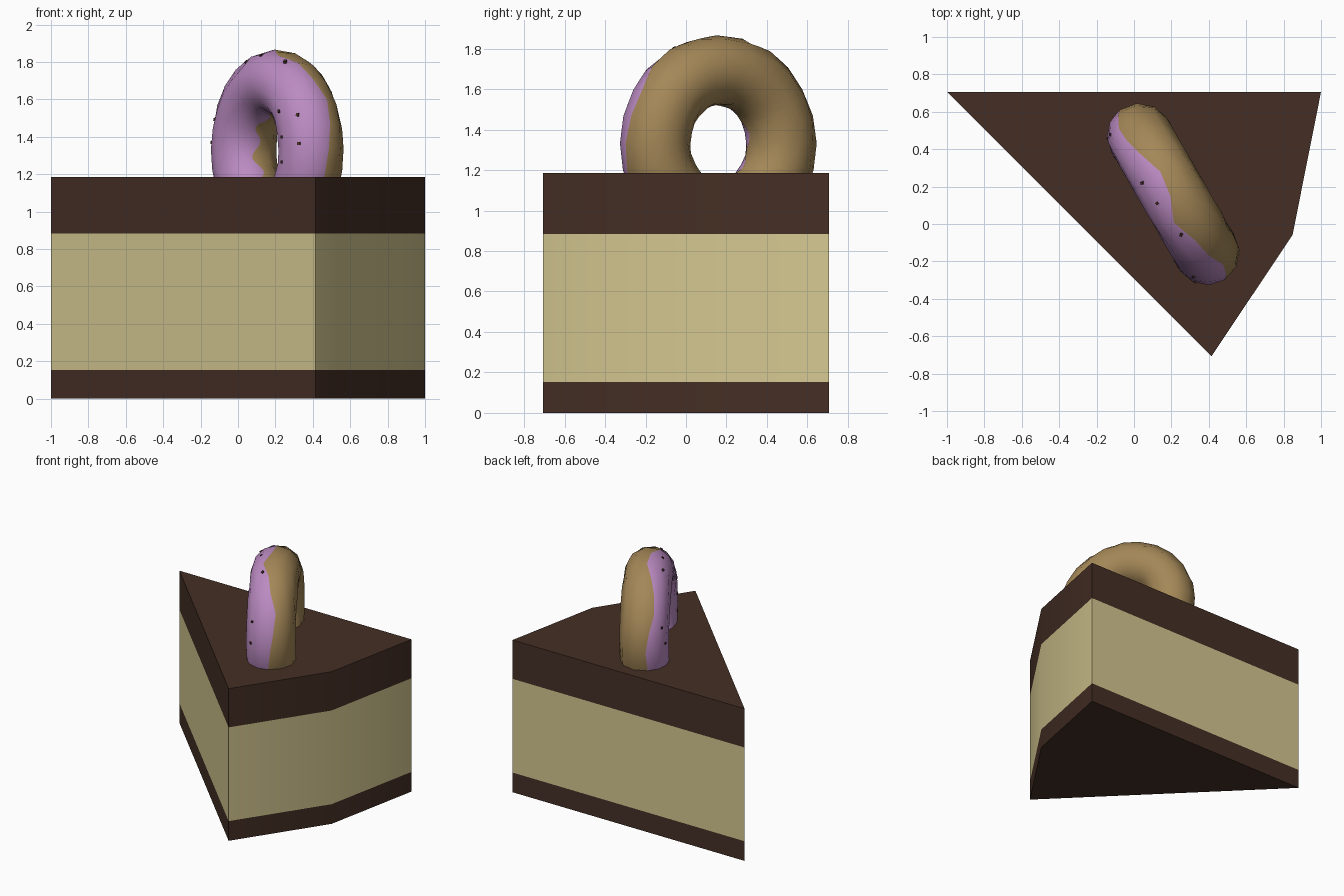
import bpy, bmesh, math
from mathutils import Vector, Matrix

if "Cube" in bpy.data.objects:
    bpy.data.objects.remove(bpy.data.objects["Cube"])


def material(name, r, g, b):
    lin = [((c / 255 + 0.055) / 1.055) ** 2.4 for c in (r, g, b)]
    m = bpy.data.materials.new(name)
    m.diffuse_color = (*lin, 1)
    m.use_nodes = True
    m.node_tree.nodes["Principled BSDF"].inputs["Base Color"].default_value = m.diffuse_color
    return m


CHOCOLATE = material("chocolate", 69, 47, 37)
CREAM = material("cream", 213, 200, 145)
DOUGH = material("dough", 164, 135, 87)
ICING = material("pink icing", 187, 139, 194)


def add_object(name, bm, mats):
    bmesh.ops.recalc_face_normals(bm, faces=bm.faces)
    me = bpy.data.meshes.new(name)
    bm.to_mesh(me)
    bm.free()
    for m in mats:
        me.materials.append(m)
    ob = bpy.data.objects.new(name, me)
    bpy.context.collection.objects.link(ob)
    return ob


def smooth(ob, degrees):
    bpy.ops.object.select_all(action='DESELECT')
    ob.select_set(True)
    bpy.context.view_layer.objects.active = ob
    bpy.ops.object.shade_smooth_by_angle(angle=math.radians(degrees))


# Cake layers: a 45 degree wedge of a 16-sided round cake, radius 2
APEX = Vector((-1, 0.707, 0))
OUTLINE = [APEX] + [APEX + 2 * Vector((math.cos(a), math.sin(a), 0))
                    for a in (-math.pi / 4, -math.pi / 8, 0)]


def cake_layer(name, z0, z1, mat):
    bm = bmesh.new()
    face = bm.faces.new([bm.verts.new((p.x, p.y, z0)) for p in OUTLINE])
    ext = bmesh.ops.extrude_face_region(bm, geom=[face], use_keep_orig=True)
    top = [v for v in ext["geom"] if isinstance(v, bmesh.types.BMVert)]
    bmesh.ops.translate(bm, verts=top, vec=(0, 0, z1 - z0))
    smooth(add_object(name, bm, [mat]), 30)


cake_layer("bottom_chocolate_layer", 0, 0.153, CHOCOLATE)
cake_layer("cream_filling", 0.153, 0.883, CREAM)
cake_layer("top_chocolate_layer", 0.883, 1.185, CHOCOLATE)

# Doughnut frame: upright ring, iced side facing front left
CENTRE = Vector((0.21, 0.16, 1.332))
ALONG = Vector((0.5, -0.866, 0))
ICED = Vector((-0.866, -0.5, 0))
UP = Vector((0, 0, 1))
R, TUBE = 0.36, 0.175


def ring_point(theta, phi, k=1.0, tube=TUBE):
    rho = (R + tube * math.cos(phi)) * k
    return (CENTRE + ALONG * rho * math.cos(theta) + UP * rho * math.sin(theta)
            + ICED * tube * math.sin(phi))


# Wavy outer icing edge, in degrees round the tube, every 15 degrees of ring
WAVE = [-3, -10, -14, 0, 8, 25, 6, 0, 14, 24, 26, 15,
        8, 12, 18, 10, 5, 12, 18, 10, 4, 10, 8, 2]

# Doughnut: tube columns slide so that a column follows each icing edge
SEG, SIDES = 48, 12
bm = bmesh.new()
rings = []
for i in range(SEG):
    theta = 2 * math.pi * i / SEG
    flat = math.cos(math.pi / 24) if i % 2 else 1.0   # keeps a 24-sided outline
    outer = (WAVE[i // 2] + WAVE[((i + 1) // 2) % 24]) / 2
    inner = 172 + 8 * math.sin(7 * theta)
    phis = [outer + (inner - outer) * j / 6 for j in range(6)]
    phis += [inner + (360 + outer - inner) * j / 6 for j in range(6)]
    rings.append([bm.verts.new(ring_point(theta, math.radians(p), flat)) for p in phis])
for i in range(SEG):
    a, b = rings[i], rings[(i + 1) % SEG]
    for j in range(SIDES):
        k = (j + 1) % SIDES
        f = bm.faces.new((a[j], a[k], b[k], b[j]))
        f.material_index = 1 if j < 6 else 0
smooth(add_object("doughnut", bm, [DOUGH, ICING]), 60)

# Chocolate sprinkles barely poking out of the icing (ring angle, tube angle)
SPOTS = [(106, 42), (90, 35), (66, 25), (33, 85), (23, 48), (11, 92),
         (-11, 92), (4, 52), (160, 50), (175, 65)]
bm = bmesh.new()
for t, p in SPOTS:
    t, p = math.radians(t), math.radians(p)
    pos = ring_point(t, p, 1.0, TUBE - 0.006)
    out = (ring_point(t, p) - pos).normalized()
    rot = out.to_track_quat('Z', 'Y').to_matrix().to_4x4()
    bmesh.ops.create_cube(bm, size=0.016, matrix=Matrix.Translation(pos) @ rot)
add_object("sprinkles", bm, [CHOCOLATE])
